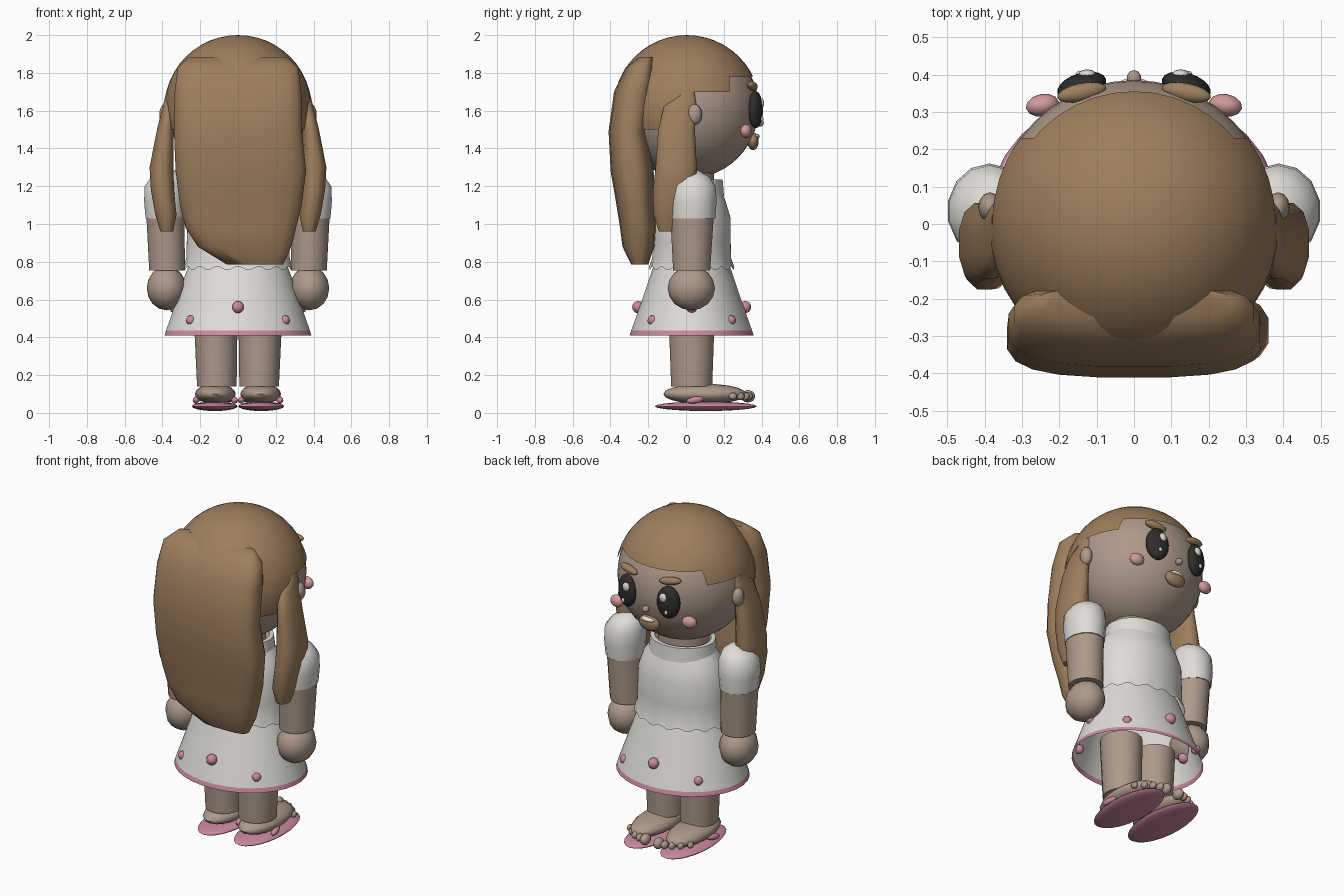
import bpy, bmesh, math
from mathutils import Matrix, Vector, Euler

if "Cube" in bpy.data.objects:
    bpy.data.objects.remove(bpy.data.objects["Cube"])


def material(name, rgb):
    m = bpy.data.materials.new(name)
    m.diffuse_color = (*rgb, 1)
    m.use_nodes = True
    m.node_tree.nodes["Principled BSDF"].inputs["Base Color"].default_value = m.diffuse_color
    return m


HAIR = material("brown hair", (.34, .21, .11))
SKIN = material("skin", (.42, .32, .255))
WHITE = material("white cloth", (.74, .72, .68))
PINK = material("pink trim", (.60, .25, .35))
CHEEK = material("cheek pink", (.64, .33, .33))
DARK = material("dark eye", (.03, .027, .026))


def finish(bm, name, mats, angle=40):
    bmesh.ops.recalc_face_normals(bm, faces=bm.faces)
    me = bpy.data.meshes.new(name)
    bm.to_mesh(me)
    bm.free()
    ob = bpy.data.objects.new(name, me)
    bpy.context.collection.objects.link(ob)
    for m in mats:
        me.materials.append(m)
    bpy.ops.object.select_all(action='DESELECT')
    ob.select_set(True)
    bpy.context.view_layer.objects.active = ob
    bpy.ops.object.shade_smooth_by_angle(angle=math.radians(angle))
    return ob


def ball(name, loc, radii, mat, rot=(0, 0, 0), seg=16, rings=10):
    bm = bmesh.new()
    mtx = Matrix.LocRotScale(Vector(loc), Euler(rot), Vector(radii))
    bmesh.ops.create_uvsphere(bm, u_segments=seg, v_segments=rings, radius=1, matrix=mtx)
    return finish(bm, name, [mat], 60)


def loft(name, sections, mats, n=24, power=2, caps=(True, True), wave=0, rule=None, angle=40):
    """Skin rings given as (x, y, z, radius x, radius y)."""
    bm = bmesh.new()
    rings = []
    for k, (cx, cy, z, rx, ry) in enumerate(sections):
        ring = []
        for i in range(n):
            a = 2 * math.pi * (i + .5) / n
            c, s = math.cos(a), math.sin(a)
            x = math.copysign(abs(c) ** (2 / power), c) * rx
            y = math.copysign(abs(s) ** (2 / power), s) * ry
            dz = wave * math.cos(16 * a) if k == 0 else 0
            ring.append(bm.verts.new((cx + x, cy + y, z + dz)))
        rings.append(ring)
    for r0, r1 in zip(rings, rings[1:]):
        for i in range(n):
            j = (i + 1) % n
            bm.faces.new((r0[i], r0[j], r1[j], r1[i]))
    if caps[0]:
        bm.faces.new(rings[0])
    if caps[1]:
        bm.faces.new(rings[-1])
    if rule:
        for f in bm.faces:
            f.material_index = rule(f.calc_center_median())
    return finish(bm, name, mats, angle)


# Head and stepped hair cap
ball("head", (0, .01, 1.615), (.375, .375, .375), SKIN, seg=40, rings=24)

bm = bmesh.new()
bmesh.ops.create_uvsphere(bm, u_segments=40, v_segments=24, radius=.39,
                          matrix=Matrix.Translation((0, .005, 1.61)))
for co, no in (((0, 0, 1.78), (0, 0, 1)), ((0, 0, 1.70), (0, 0, 1)), ((0, 0, 1.50), (0, 0, 1)),
               ((0, .23, 0), (0, 1, 0)), ((0, .02, 0), (0, 1, 0))):
    bmesh.ops.bisect_plane(bm, geom=bm.verts[:] + bm.edges[:] + bm.faces[:],
                           plane_co=co, plane_no=no)


def bare(c):
    limit = 1.78 if c.y > .23 else 1.70 if c.y > .02 else 1.50
    return c.z < limit


bmesh.ops.delete(bm, geom=[f for f in bm.faces if bare(f.calc_center_median())], context='FACES')
finish(bm, "hair_cap", [HAIR], 60)

# Long hair mass behind, swept a little to one side
loft("back_hair", [
    (0, -.21, 1.885, .26, .04), (0, -.24, 1.83, .322, .08), (0, -.272, 1.70, .338, .11),
    (0, -.305, 1.49, .342, .106), (.015, -.285, 1.28, .348, .115), (.015, -.267, 1.10, .325, .102),
    (.015, -.255, .98, .295, .095), (.035, -.252, .88, .25, .085), (.09, -.245, .785, .15, .045),
], [HAIR], n=20, power=3, angle=60)

# Mirrored parts
for s, side in ((-1, "left"), (1, "right")):
    # Side lock and ear
    loft(side + "_hair_lock", [
        (s * .36, .01, 1.70, .02, .035), (s * .365, -.03, 1.62, .035, .09),
        (s * .385, -.05, 1.50, .045, .10), (s * .405, -.052, 1.30, .065, .112),
        (s * .40, -.062, 1.18, .063, .116), (s * .382, -.085, 1.05, .058, .09),
        (s * .377, -.10, .96, .035, .045)], [HAIR], n=12, power=2.4, angle=60)
    ball(side + "_ear", (s * .385, .045, 1.58), (.032, .04, .055), SKIN, seg=12, rings=8)

    # Eye with highlights, brow and cheek
    ball(side + "_eye", (s * .14, .368, 1.605), (.068, .036, .098), DARK, (0, 0, -s * .3), 20, 12)
    ball(side + "_eye_highlight", (s * .125, .400, 1.64), (.024, .014, .028), WHITE, seg=10, rings=6)
    ball(side + "_eye_glint", (s * .145, .402, 1.555), (.011, .008, .013), WHITE, seg=8, rings=6)
    ball(side + "_brow", (s * .14, .352, 1.73), (.068, .025, .023), HAIR, (0, -s * .15, -s * .2))
    ball(side + "_cheek", (s * .245, .318, 1.492), (.045, .03, .036), CHEEK, (0, 0, -s * .2), 12, 8)

    # Puffed sleeve, arm and hand
    loft(side + "_sleeve", [
        (s * .387, .035, 1.03, .105, .12), (s * .387, .035, 1.12, .113, .127),
        (s * .385, .035, 1.20, .112, .122), (s * .375, .035, 1.25, .085, .09),
        (s * .365, .035, 1.282, .035, .035)], [WHITE], n=14, angle=50)
    loft(side + "_arm", [
        (s * .375, .03, .755, .097, .10), (s * .385, .032, 1.04, .102, .117)], [SKIN], n=16)
    ball(side + "_hand", (s * .378, .028, .66), (.105, .125, .117), SKIN, seg=12, rings=8)

    # Leg, foot, toes and sandal
    loft(side + "_leg", [
        (s * .112, .03, .14, .106, .11), (s * .118, .03, .50, .117, .123)], [SKIN], n=20)
    ball(side + "_foot", (s * .12, .10, .10), (.108, .22, .054), SKIN, seg=20, rings=10)
    for i in range(5):
        r = .033 if i == 0 else .025 - .0015 * i
        ball(f"{side}_toe_{i + 1}", (s * (.045 + .04 * i), .328 - .006 * i * i + .004 * i, .088),
             (r * .85, r * 1.15, r), SKIN, seg=10, rings=8)
    ball(side + "_sandal_sole", (s * .123, .105, .035), (.121, .27, .025), PINK, seg=24, rings=10)
    for t in (-1, 1):
        ball(side + "_sandal_strap", (s * .12 + t * .1, .05, .069), (.018, .05, .018), PINK,
             (.15, 0, t * .2), 10, 6)

# Nose and open mouth with teeth
ball("nose", (0, .39, 1.535), (.02, .022, .02), SKIN, seg=10, rings=8)
ball("mouth", (0, .355, 1.438), (.068, .03, .047), HAIR, seg=16, rings=10)
ball("teeth", (0, .371, 1.465), (.045, .02, .013), WHITE, seg=12, rings=6)

# Neck, collar, blouse with scalloped hem
loft("neck", [(0, .02, 1.12, .15, .13), (0, .02, 1.30, .15, .13)], [SKIN])
loft("collar", [(0, .03, 1.15, .20, .172), (0, .03, 1.235, .19, .165),
                (0, .03, 1.235, .165, .14), (0, .03, 1.18, .165, .14)],
     [WHITE], n=28, caps=(False, False))
loft("blouse", [
    (0, .03, .765, .288, .226), (0, .03, .82, .274, .209), (0, .03, .90, .272, .207),
    (0, .03, 1.03, .266, .207), (0, .03, 1.12, .235, .18), (0, .03, 1.18, .19, .155)],
    [WHITE], n=64, caps=(False, True), wave=.01)

# Flared skirt with pink hem and dots
loft("skirt", [
    (0, .03, .41, .39, .33), (0, .03, .435, .383, .322), (0, .03, .60, .325, .263),
    (0, .03, .72, .285, .223), (0, .03, .80, .255, .195)],
    [WHITE, PINK], n=32, caps=(False, True), rule=lambda c: int(c.z < .435))
for i in range(8):
    a = i * math.pi / 4
    low = i % 2
    rx, ry, z, r = (.352, .292, .49, .027) if low else (.335, .283, .56, .032)
    ball(f"skirt_dot_{i + 1}", (math.cos(a) * rx, .03 + math.sin(a) * ry, z), (r, r, r), PINK,
         seg=10, rings=8)
